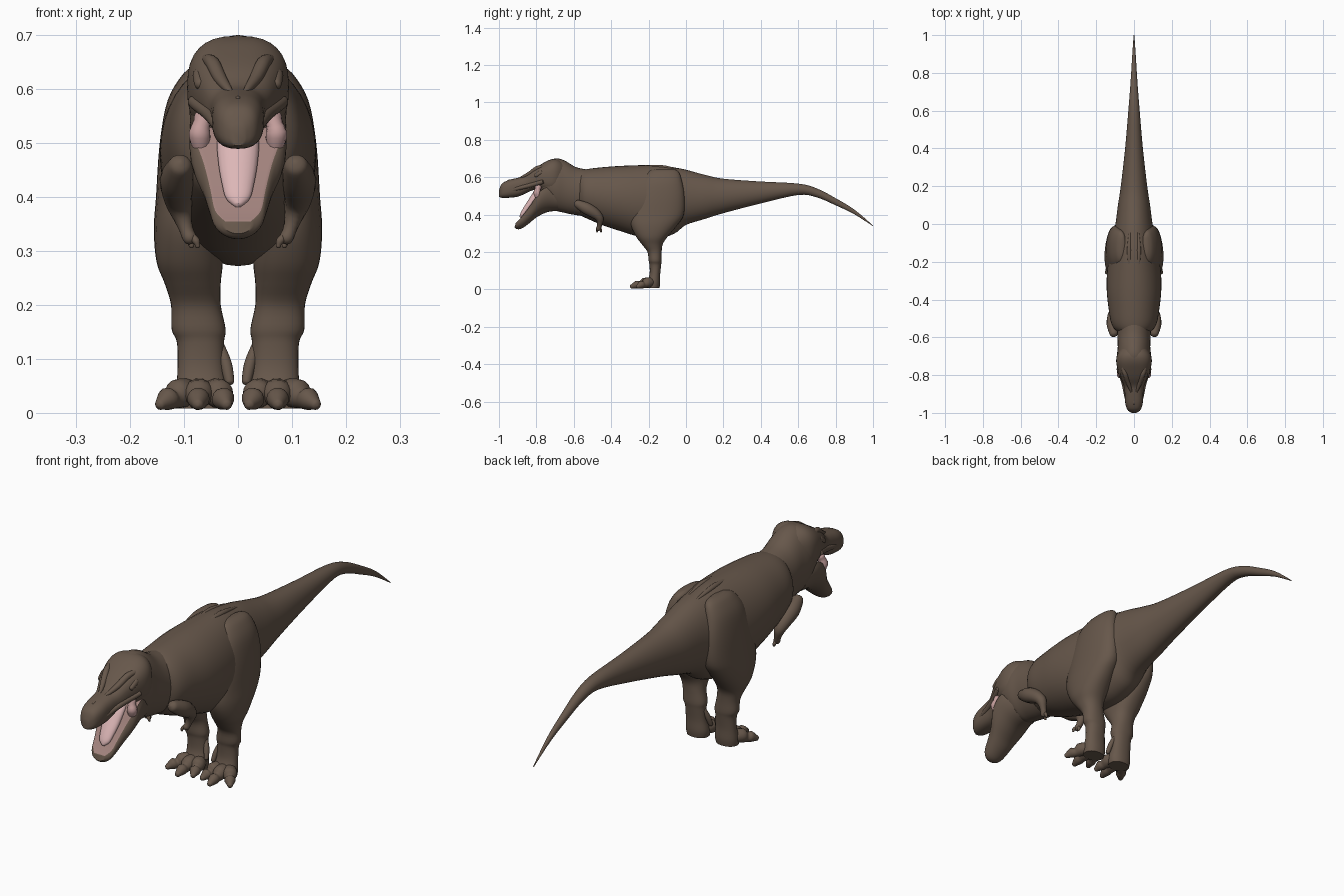
import bpy
import math
from mathutils import Vector

cube = bpy.data.objects.get("Cube")
if cube:
    bpy.data.objects.remove(cube, do_unlink=True)


def material(name, colour):
    mat = bpy.data.materials.new(name)
    mat.use_nodes = True
    mat.diffuse_color = (*colour, 1)
    bsdf = next(n for n in mat.node_tree.nodes if n.type == "BSDF_PRINCIPLED")
    bsdf.inputs["Base Color"].default_value = (*colour, 1)
    bsdf.inputs["Roughness"].default_value = 0.8
    return mat


HIDE = material("brown hide", (0.135, 0.096, 0.070))
GUM = material("dusky pink gum", (0.36, 0.225, 0.205))
TONGUE = material("pale pink tongue", (0.72, 0.47, 0.47))
CHEEK = material("pink cheek", (0.55, 0.34, 0.33))


def catmull(rows, steps):
    """Smoothly resample rows of vectors."""
    result = []
    for i in range(len(rows) - 1):
        before, start = rows[max(i - 1, 0)], rows[i]
        end, after = rows[i + 1], rows[min(i + 2, len(rows) - 1)]
        for k in range(steps):
            t = k / steps
            result.append(tuple(
                (2 * b + (c - a) * t + (2 * a - 5 * b + 4 * c - d) * t * t
                 + (3 * b - a - 3 * c + d) * t ** 3) / 2
                for a, b, c, d in zip(before, start, end, after)))
    result.append(rows[-1])
    return result


def loft(name, rings, mats=(HIDE,), sides=32, steps=4, boxy=1.0, flat_top=1.0):
    """Skin rings of (centre, side vector, up vector); flat_top levels the upper side."""
    rows = catmull([(*c, *u, *v) for c, u, v in rings], steps)
    verts, faces, tops = [], [], []
    angles = [2 * math.pi * j / sides for j in range(sides)]
    for row in rows:
        centre, side, up = Vector(row[:3]), Vector(row[3:6]), Vector(row[6:])
        for a in angles:
            c = math.copysign(abs(math.cos(a)) ** boxy, math.cos(a))
            s = math.copysign(abs(math.sin(a)) ** boxy, math.sin(a))
            s = 2 * (min(s, flat_top) + 1) / (flat_top + 1) - 1
            verts.append(centre + side * c + up * s)
    for i in range(len(rows) - 1):
        for j in range(sides):
            k = (j + 1) % sides
            faces.append((i * sides + j, i * sides + k,
                          (i + 1) * sides + k, (i + 1) * sides + j))
            tops.append(min(math.sin(angles[j]), math.sin(angles[k])) >= flat_top)
    last = (len(rows) - 1) * sides
    faces.append(tuple(range(sides))[::-1])
    faces.append(tuple(range(last, last + sides)))
    mesh = bpy.data.meshes.new(name)
    mesh.from_pydata(verts, [], faces)
    for mat in mats:
        mesh.materials.append(mat)
    for poly, is_top in zip(mesh.polygons, tops):
        poly.material_index = int(is_top and len(mats) > 1)
    # consistent outward normals
    import bmesh
    bm = bmesh.new()
    bm.from_mesh(mesh)
    bmesh.ops.recalc_face_normals(bm, faces=bm.faces)
    bm.to_mesh(mesh)
    bm.free()
    for poly in mesh.polygons:
        poly.use_smooth = True
    mesh.set_sharp_from_angle(angle=math.radians(50))
    obj = bpy.data.objects.new(name, mesh)
    bpy.context.collection.objects.link(obj)
    return obj


def trunk(name, stations, **options):
    """Loft along y from (y, low z, high z, half width)."""
    return loft(name, [((0, y, (lo + hi) / 2), (w, 0, 0), (0, 0, (hi - lo) / 2))
                       for y, lo, hi, w in stations], **options)


def slab(name, stations, **options):
    """Loft from (bottom y, bottom z, top y, top z, half width)."""
    return loft(name, [((0, (a + c) / 2, (b + d) / 2), (w, 0, 0),
                        (0, (c - a) / 2, (d - b) / 2))
                       for a, b, c, d, w in stations], **options)


def tube(name, points, mats=(HIDE,), sides=14):
    """Round limb through (x, y, z, radius), with domed ends."""
    spots = [Vector(p[:3]) for p in points]
    first, final = (spots[0] - spots[1]).normalized(), (spots[-1] - spots[-2]).normalized()
    r0, r1 = points[0][3], points[-1][3]
    path = ([(spots[0] + first * r0 * h, r0 * w) for h, w in ((1, .1), (.7, .7))]
            + [(s, p[3]) for s, p in zip(spots, points)]
            + [(spots[-1] + final * r1 * h, r1 * w) for h, w in ((.7, .7), (1, .1))])
    rings = []
    for i, (spot, r) in enumerate(path):
        along = path[min(i + 1, len(path) - 1)][0] - path[max(i - 1, 0)][0]
        side = along.cross(Vector((0, .3, 1)))
        side = side.normalized() if side.length > 1e-6 else Vector((1, 0, 0))
        rings.append((spot, side * r, along.cross(side).normalized() * -r))
    return loft(name, rings, mats, sides, 3)


def pair(name, points, mats=(HIDE,)):
    """A left and a right copy of a tube."""
    for label, s in (("left", 1), ("right", -1)):
        tube(label + "_" + name, [(s * x, y, z, r) for x, y, z, r in points], mats)


# Torso running into the tail
trunk("torso_and_tail", [
    (-.59, .43, .62, .05), (-.56, .395, .635, .10), (-.52, .375, .645, .122),
    (-.45, .345, .653, .134), (-.36, .315, .66, .144), (-.26, .285, .664, .143),
    (-.15, .272, .665, .13), (-.06, .30, .652, .112), (0, .345, .64, .098),
    (.1, .377, .613, .085), (.2, .408, .592, .07), (.4, .46, .577, .047),
    (.6, .505, .566, .03), (.7, .492, .54, .022), (.8, .45, .488, .015),
    (.9, .402, .427, .009), (1, .338, .342, .002)], sides=40)

# Neck and back of the skull
trunk("neck", [
    (-.79, .53, .645, .05), (-.76, .48, .678, .08), (-.70, .425, .70, .09),
    (-.65, .41, .69, .086), (-.59, .398, .655, .088), (-.52, .39, .64, .09),
    (-.45, .40, .63, .07)])

# Skull and snout with a level palate
trunk("upper_jaw", [
    (-1, .495, .53, .012), (-.985, .49, .565, .034), (-.95, .49, .584, .046),
    (-.90, .496, .597, .049), (-.86, .512, .608, .053), (-.82, .53, .64, .068),
    (-.78, .53, .666, .083), (-.73, .51, .693, .094), (-.69, .51, .697, .088),
    (-.65, .54, .675, .06)], boxy=.75)

# Lower jaw: brown shell, pink inside
slab("lower_jaw", [
    (-.68, .42, -.70, .53, .075), (-.74, .414, -.745, .545, .088),
    (-.80, .385, -.79, .515, .088), (-.84, .352, -.825, .46, .068),
    (-.88, .325, -.86, .412, .055), (-.905, .323, -.89, .375, .046),
    (-.917, .332, -.91, .355, .026)], mats=(HIDE, GUM), flat_top=.35)
slab("tongue", [
    (-.75, .50, -.765, .545, .03), (-.785, .49, -.81, .525, .039),
    (-.82, .445, -.845, .475, .036), (-.85, .41, -.872, .432, .029),
    (-.868, .39, -.886, .405, .022), (-.883, .38, -.89, .388, .006)],
     mats=(TONGUE,), sides=20)
pair("cheek", [(.065, -.79, .545, .017), (.071, -.797, .52, .02),
               (.069, -.79, .49, .015)], (CHEEK,))

# Brow ridges, eyelids and snout bumps
pair("brow_ridge", [(.058, -.76, .655, .010), (.047, -.795, .648, .013),
                    (.033, -.835, .62, .012), (.015, -.885, .596, .006)])
pair("eyelid", [(.071, -.775, .625, .013), (.07, -.80, .61, .011)])
pair("lip_ridge", [(.08, -.77, .575, .012), (.055, -.84, .555, .012),
                   (.04, -.92, .535, .010)])
for i in range(6):
    y = -.95 + i * .02
    tube("snout_bump", [(0, y, .581 + i * .003, .005),
                        (0, y + .008, .583 + i * .003, .005)], sides=8)

# Low ridges over the hips
pair("hip_ridge", [(.022, -.23, .652, .008), (.026, -.14, .656, .011),
                   (.022, -.05, .642, .006)])

# Thigh and shin: z, back-to-front span, inner-to-outer span
LEG = [(.645, -.16, -.07, .05, .075), (.63, -.20, -.04, .04, .10),
       (.58, -.235, -.022, .04, .130), (.5, -.265, -.008, .04, .145),
       (.4, -.295, -.012, .03, .152), (.34, -.293, -.05, .028, .156),
       (.28, -.265, -.10, .028, .151), (.24, -.235, -.125, .032, .136),
       (.2, -.206, -.13, .032, .124), (.155, -.20, -.13, .023, .123),
       (.13, -.195, -.133, .026, .113), (.08, -.195, -.138, .025, .112),
       (.035, -.21, -.138, .018, .115), (.008, -.212, -.142, .022, .112)]
for label, s in (("left", 1), ("right", -1)):
    loft(label + "_leg", [((s * (c + d) / 2, (a + b) / 2, z), ((d - c) / 2, 0, 0),
                           (0, (b - a) / 2, 0)) for z, a, b, c, d in LEG], boxy=.9)

# Knuckled toes and the small inner claw
TOES = {"inner_toe": (.042, .022, -.262), "middle_toe": (.072, .074, -.288),
        "outer_toe": (.095, .142, -.255)}
for name, (x0, x1, tip) in TOES.items():
    stretch = [(0, .038, .026), (.35, .035, .027), (.55, .026, .019),
               (.75, .026, .021), (1, .017, .012)]
    pair(name, [(x0 + (x1 - x0) * t, -.19 + (tip + .19) * t, z, r)
                for t, z, r in stretch])
pair("dewclaw", [(.032, -.165, .12, .009), (.022, -.175, .09, .011),
                 (.016, -.185, .06, .009)])

# Small arms with two fingers
pair("arm", [(.108, -.575, .455, .024), (.113, -.53, .432, .032),
             (.112, -.485, .405, .028), (.106, -.46, .375, .021),
             (.096, -.463, .34, .013), (.090, -.468, .325, .013)])
for name, x, y in (("front_finger", .077, -.475), ("rear_finger", .088, -.455)):
    pair(name, [(.090, -.466, .33, .008), (x, y, .318, .007), (x - .002, y, .31, .005)])
